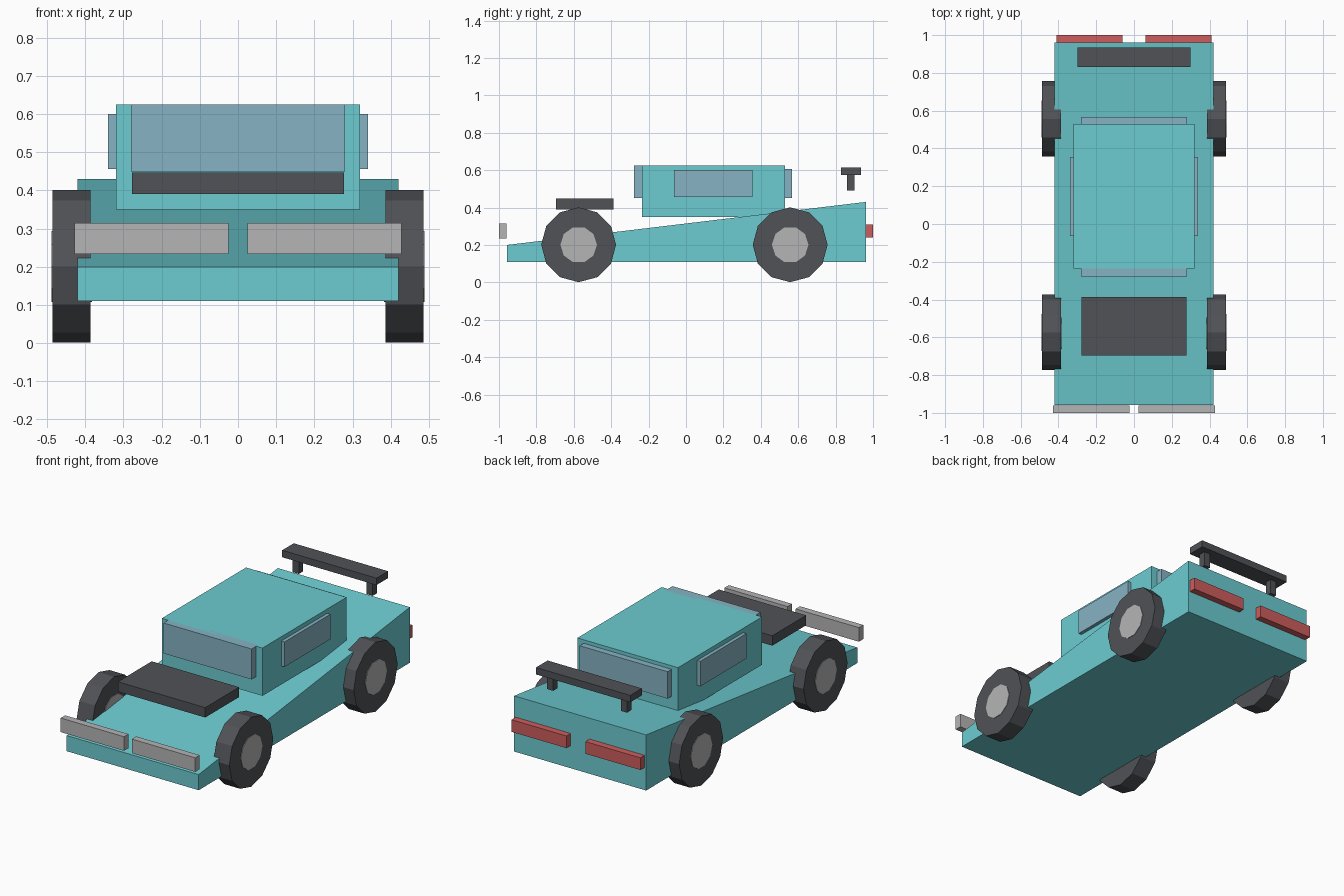
import bpy, bmesh
from math import pi, sin, cos

if "Cube" in bpy.data.objects:
    bpy.data.objects.remove(bpy.data.objects["Cube"])


def material(name, rgb):
    m = bpy.data.materials.new(name)
    m.diffuse_color = (*rgb, 1)
    m.use_nodes = True
    m.node_tree.nodes["Principled BSDF"].inputs["Base Color"].default_value = m.diffuse_color
    return m


PAINT = material("paint", (0.15, 0.60, 0.64))
GLASS = material("glass", (0.24, 0.45, 0.55))
DARK = material("dark", (0.08, 0.085, 0.095))
RED = material("red", (0.61, 0.11, 0.11))
SILVER = material("silver", (0.46, 0.46, 0.47))


def prism(name, profile, x0, x1, mat):
    """Extrude a (y, z) profile from x0 to x1."""
    bm = bmesh.new()
    face = bm.faces.new([bm.verts.new((x0, y, z)) for y, z in profile])
    ext = bmesh.ops.extrude_face_region(bm, geom=[face])
    verts = [v for v in ext["geom"] if isinstance(v, bmesh.types.BMVert)]
    bmesh.ops.translate(bm, verts=verts, vec=(x1 - x0, 0, 0))
    bmesh.ops.recalc_face_normals(bm, faces=bm.faces)
    mesh = bpy.data.meshes.new(name)
    bm.to_mesh(mesh)
    bm.free()
    mesh.materials.append(mat)
    ob = bpy.data.objects.new(name, mesh)
    bpy.context.collection.objects.link(ob)
    return ob


def box(name, x, y, z, mat):
    return prism(name, [(y[0], z[0]), (y[1], z[0]), (y[1], z[1]), (y[0], z[1])], *x, mat)


def disc(name, x, y, z, r, sides, mat, start=0):
    ring = [start + 2 * pi * i / sides for i in range(sides)]
    return prism(name, [(y + r * cos(a), z + r * sin(a)) for a in ring], *x, mat)


# Wedge body and cabin
prism("body", [(-0.957, 0.11), (0.962, 0.11), (0.962, 0.43), (-0.957, 0.20)], -0.42, 0.42, PAINT)
box("cabin", (-0.32, 0.32), (-0.235, 0.53), (0.35, 0.625), PAINT)

# Front and rear glass
box("windscreen", (-0.28, 0.28), (-0.277, -0.215), (0.45, 0.625), GLASS)
box("rear_window", (-0.28, 0.28), (0.51, 0.567), (0.45, 0.605), GLASS)

# Bonnet scoop and spoiler blade
box("bonnet_scoop", (-0.278, 0.278), (-0.695, -0.387), (0.39, 0.447), DARK)
box("spoiler_blade", (-0.30, 0.30), (0.83, 0.935), (0.575, 0.615), DARK)

# Parts repeated on both sides
for side, s in (("left", -1), ("right", 1)):
    def span(a, b):
        return sorted((s * a, s * b))

    box(f"side_window_{side}", span(0.30, 0.34), (-0.063, 0.355), (0.456, 0.60), GLASS)
    box(f"headlight_{side}", span(0.025, 0.428), (-1.0, -0.96), (0.234, 0.315), SILVER)
    box(f"taillight_{side}", span(0.06, 0.41), (0.962, 1.0), (0.24, 0.31), RED)
    box(f"spoiler_post_{side}", span(0.215, 0.255), (0.86, 0.90), (0.49, 0.58), DARK)
    for end, y in (("front", -0.574), ("rear", 0.557)):
        disc(f"{end}_tyre_{side}", span(0.386, 0.486), y, 0.201, 0.2, 12, DARK)
        disc(f"{end}_hub_{side}", span(0.383, 0.489), y, 0.201, 0.098, 10, SILVER)
